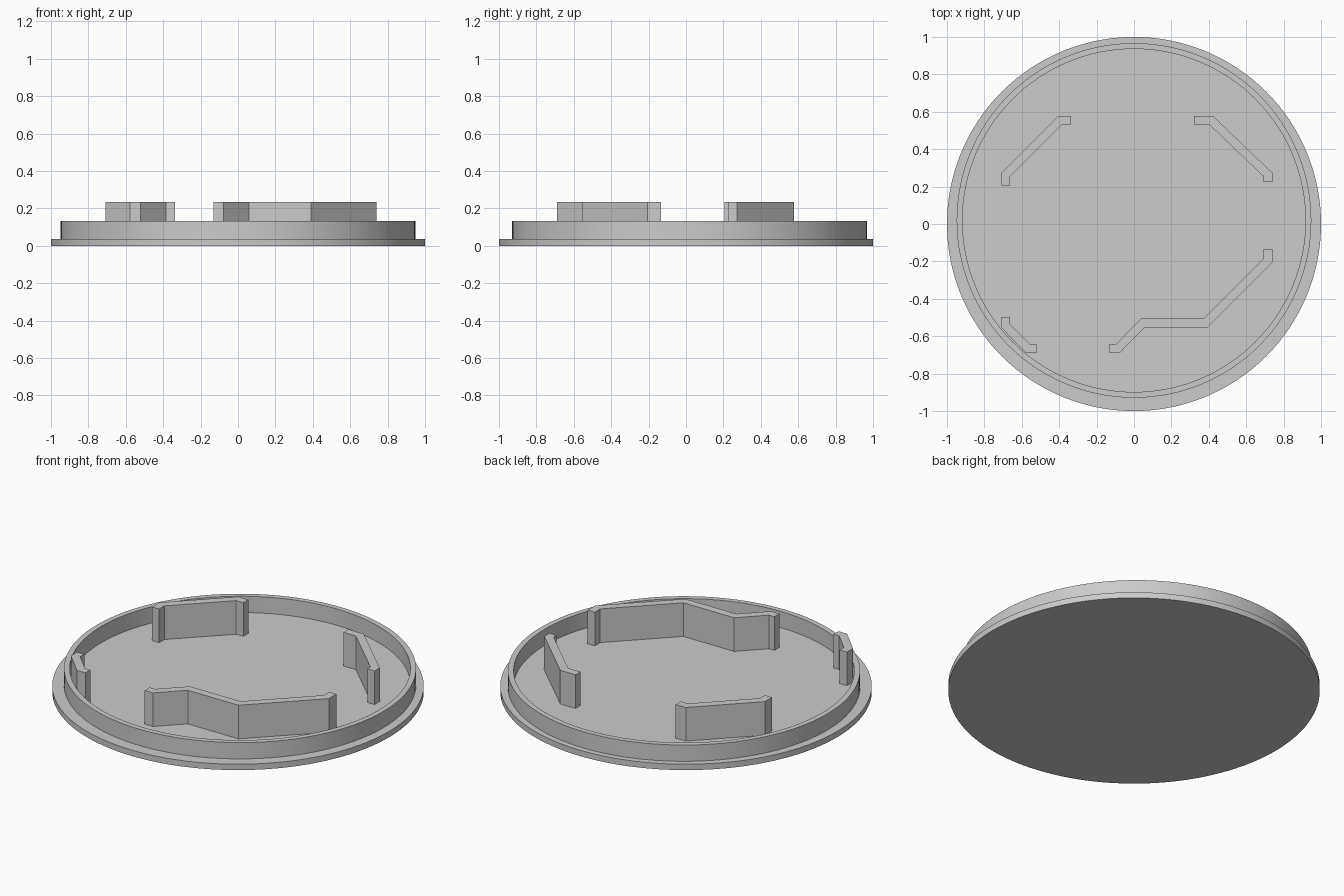
import bpy, bmesh
from mathutils import Vector

SEGMENTS = 128
BASE_TOP, RIM_TOP, RIB_TOP = 0.035, 0.132, 0.235
SINK = 0.005          # overlap of raised parts into the base
RIB_WIDTH = 0.047

cube = bpy.data.objects.get("Cube")
if cube:
    bpy.data.objects.remove(cube, do_unlink=True)

grey = bpy.data.materials.new("light_grey_plastic")
grey.use_nodes = True
colour = (0.6, 0.6, 0.6, 1)
grey.diffuse_color = colour
grey.node_tree.nodes["Principled BSDF"].inputs["Base Color"].default_value = colour


def finish(bm, name, smooth=False):
    bmesh.ops.recalc_face_normals(bm, faces=bm.faces)
    mesh = bpy.data.meshes.new(name)
    bm.to_mesh(mesh)
    bm.free()
    mesh.materials.append(grey)
    obj = bpy.data.objects.new(name, mesh)
    bpy.context.collection.objects.link(obj)
    if smooth:
        bpy.ops.object.select_all(action="DESELECT")
        obj.select_set(True)
        bpy.context.view_layer.objects.active = obj
        bpy.ops.object.shade_smooth_by_angle()
    return obj


def lathe(name, profile, closed):
    """Spin a (radius, z) profile around the vertical axis."""
    bm = bmesh.new()
    verts = [bm.verts.new((r, 0, z)) for r, z in profile]
    edges = [bm.edges.new(pair) for pair in zip(verts, verts[1:])]
    if closed:
        edges.append(bm.edges.new((verts[-1], verts[0])))
    bmesh.ops.spin(bm, geom=verts + edges, cent=(0, 0, 0), axis=(0, 0, 1),
                   angle=6.283185307, steps=SEGMENTS)
    bmesh.ops.remove_doubles(bm, verts=bm.verts, dist=0.0005)
    return finish(bm, name, smooth=True)


def rib(name, path):
    """Upright wall of constant width following a path, with mitred corners."""
    pts = [Vector(p) for p in path]
    dirs = [(b - a).normalized() for a, b in zip(pts, pts[1:])]
    left, right = [], []
    for i, p in enumerate(pts):
        before, after = dirs[max(i - 1, 0)], dirs[min(i, len(dirs) - 1)]
        tangent = (before + after).normalized()
        normal = Vector((-tangent.y, tangent.x))
        offset = normal * (RIB_WIDTH / 2 / tangent.dot(after))
        left.append(p + offset)
        right.append(p - offset)
    bm = bmesh.new()
    bottom = BASE_TOP - SINK
    face = bm.faces.new([bm.verts.new((p.x, p.y, bottom))
                         for p in left + right[::-1]])
    top = bmesh.ops.extrude_face_region(bm, geom=[face])["geom"]
    bmesh.ops.translate(bm, vec=(0, 0, RIB_TOP - bottom),
                        verts=[v for v in top if isinstance(v, bmesh.types.BMVert)])
    return finish(bm, name)


# Flat round base
lathe("base_disc", [(0, 0), (1, 0), (1, BASE_TOP), (0, BASE_TOP)], False)

# Raised rim, set slightly towards the back
rim = lathe("raised_rim", [(0.948, BASE_TOP - SINK), (0.948, RIM_TOP),
                           (0.917, RIM_TOP), (0.917, BASE_TOP - SINK)], True)
rim.location.y = 0.019

# Locating ribs standing on the base
rib("back_right_rib", [(-.337, .555), (-.394, .555), (-.686, .264), (-.686, .206)])
rib("back_left_rib", [(.321, .555), (.412, .555), (.717, .263), (.717, .225)])
rib("front_right_rib", [(-.686, -.497), (-.686, -.545), (-.567, -.665), (-.521, -.665)])
rib("front_left_rib", [(.717, -.134), (.717, -.195), (.381, -.53),
                       (.048, -.53), (-.086, -.665), (-.131, -.665)])
